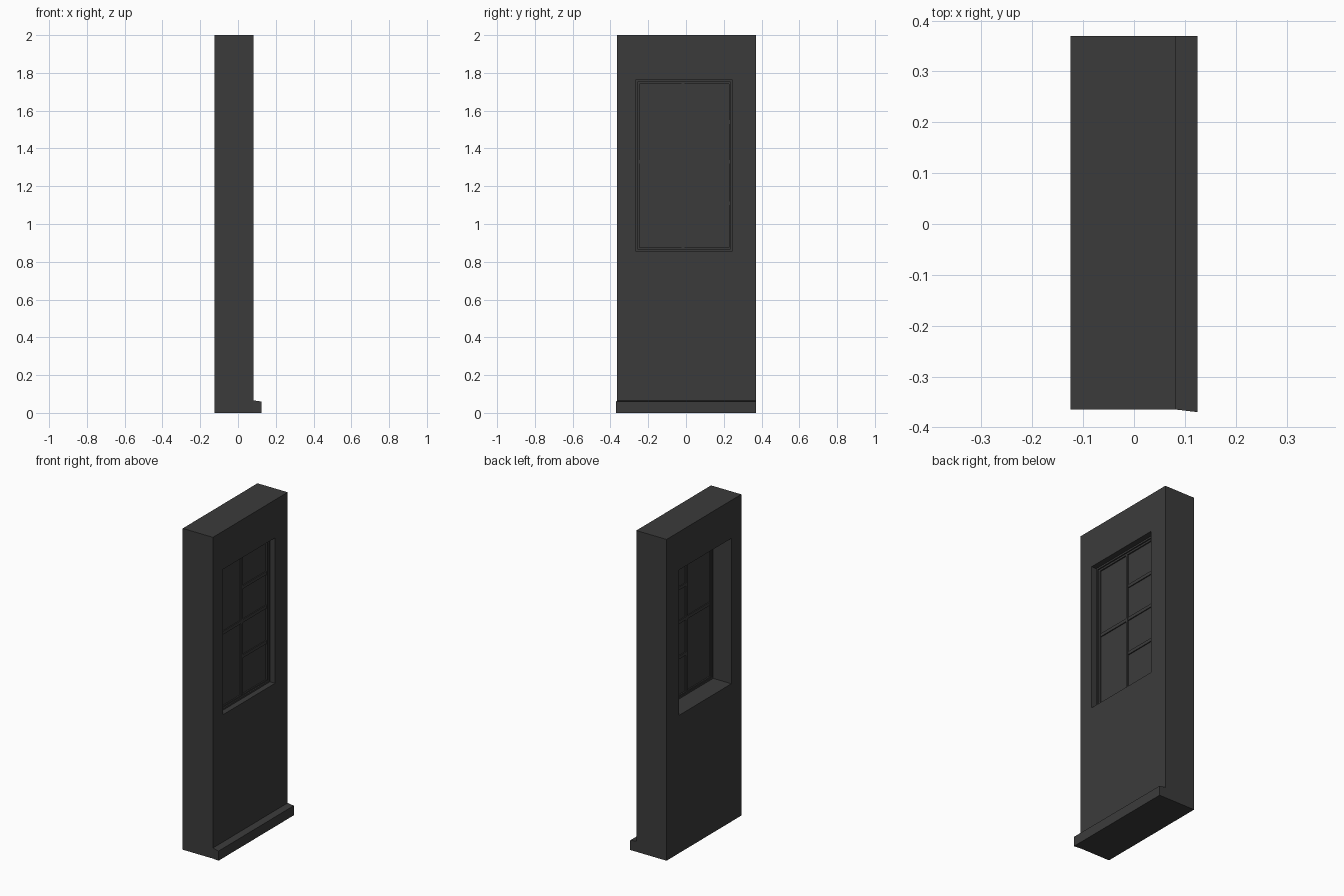
import bpy
import bmesh

cube = bpy.data.objects.get("Cube")
if cube:
    bpy.data.objects.remove(cube, do_unlink=True)

charcoal = bpy.data.materials.new("charcoal")
charcoal.use_nodes = True
COLOUR = (0.044, 0.044, 0.044, 1)
charcoal.diffuse_color = COLOUR
charcoal.node_tree.nodes["Principled BSDF"].inputs["Base Color"].default_value = COLOUR


def finish(name, bm):
    bmesh.ops.recalc_face_normals(bm, faces=bm.faces)
    mesh = bpy.data.meshes.new(name)
    bm.to_mesh(mesh)
    bm.free()
    mesh.materials.append(charcoal)
    obj = bpy.data.objects.new(name, mesh)
    bpy.context.collection.objects.link(obj)
    return obj


def corners(rect):
    y0, z0, y1, z1 = rect
    return [(y0, z0), (y1, z0), (y1, z1), (y0, z1)]


def slab(name, rect, x0, x1):
    """Solid panel: a y-z rectangle extruded along x."""
    bm = bmesh.new()
    face = bm.faces.new([bm.verts.new((x0, y, z)) for y, z in corners(rect)])
    new = bmesh.ops.extrude_face_region(bm, geom=[face])["geom"]
    bmesh.ops.translate(bm, vec=(x1 - x0, 0, 0),
                        verts=[v for v in new if isinstance(v, bmesh.types.BMVert)])
    return finish(name, bm)


def ring(name, outer, inner, x0, x1):
    """Rectangular frame with a hole right through it."""
    bm = bmesh.new()
    loops = [[bm.verts.new((x, y, z)) for y, z in corners(rect)]
             for rect, x in ((outer, x0), (outer, x1), (inner, x1), (inner, x0))]
    for a, b in zip(loops, loops[1:] + loops[:1]):
        for i in range(4):
            j = (i + 1) % 4
            bm.faces.new((a[i], a[j], b[j], b[i]))
    return finish(name, bm)


def inset(rect, d):
    return rect[0] + d, rect[1] + d, rect[2] - d, rect[3] - d


# Wall with a window opening
opening = (-0.268, 0.858, 0.246, 1.763)
ring("wall", (-0.365, 0, 0.37, 2), opening, -0.125, 0.083)

# Skirting ledge, its top sloping outward and its near end flaring slightly
ledge = slab("base_ledge", (-0.365, 0, 0.37, 0.066), 0.083, 0.125)
for v in ledge.data.vertices:
    if v.co.x > 0.1:
        if v.co.z > 0.03:
            v.co.z = 0.06
        if v.co.y < 0:
            v.co.y = -0.37

# Window: stepped frame, sash and glass
sash = inset(opening, 0.01)
daylight = (-0.246, 0.876, 0.227, 1.742)
ring("window_frame", opening, sash, 0.0, 0.048)
ring("window_sash", sash, daylight, 0.004, 0.04)
slab("window_glass", daylight, 0.012, 0.032)

# Glazing bars
left, bottom, right, top = daylight
slab("upright_bar", (-0.024, bottom, -0.008, top), 0.005, 0.039)
slab("middle_bar", (left, 1.32, right, 1.34), 0.006, 0.038)
for name, z in (("lower_bar", 1.11), ("upper_bar", 1.54)):
    slab(name, (-0.008, z - 0.01, right, z + 0.01), 0.006, 0.038)
